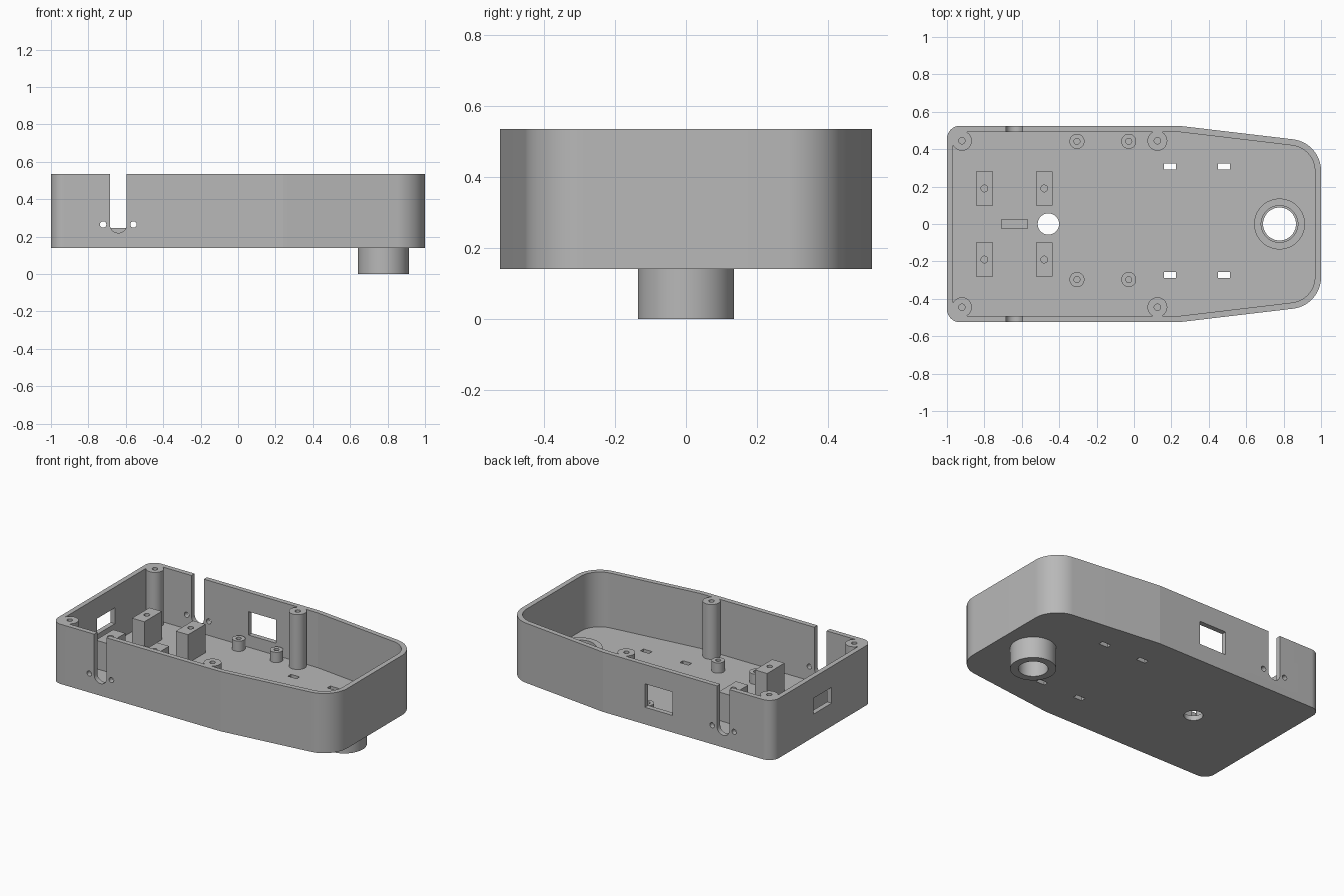
import bpy, bmesh, math
from mathutils import Vector

if "Cube" in bpy.data.objects:
    bpy.data.objects.remove(bpy.data.objects["Cube"])

BASE, FLOOR, TOP = 0.14, 0.172, 0.535
WALL = 0.033

grey = bpy.data.materials.new("plastic_grey")
grey.use_nodes = True
grey.diffuse_color = (0.48, 0.48, 0.48, 1)
grey.node_tree.nodes["Principled BSDF"].inputs["Base Color"].default_value = (0.48, 0.48, 0.48, 1)


def finish(name, bm):
    bmesh.ops.recalc_face_normals(bm, faces=bm.faces)
    mesh = bpy.data.meshes.new(name)
    bm.to_mesh(mesh)
    bm.free()
    mesh.materials.append(grey)
    ob = bpy.data.objects.new(name, mesh)
    bpy.context.collection.objects.link(ob)
    return ob


def prism(name, points, z0, z1):
    bm = bmesh.new()
    face = bm.faces.new([bm.verts.new((p[0], p[1], z0)) for p in points])
    ext = bmesh.ops.extrude_face_region(bm, geom=[face])
    verts = [v for v in ext["geom"] if isinstance(v, bmesh.types.BMVert)]
    bmesh.ops.translate(bm, verts=verts, vec=(0, 0, z1 - z0))
    return finish(name, bm)


def box(name, centre, size):
    x, y, z = centre
    a, b, c = (s / 2 for s in size)
    return prism(name, [(x - a, y - b), (x + a, y - b), (x + a, y + b), (x - a, y + b)], z - c, z + c)


def lathe(name, profile, x, y, segments=64):
    bm = bmesh.new()
    verts = [bm.verts.new((r, 0, z)) for r, z in profile]
    edges = [bm.edges.new(pair) for pair in zip(verts, verts[1:])]
    bmesh.ops.spin(bm, geom=verts + edges, cent=(0, 0, 0), axis=(0, 0, 1),
                   angle=math.tau, steps=segments, use_duplicate=False)
    bmesh.ops.remove_doubles(bm, verts=bm.verts, dist=1e-5)
    bmesh.ops.translate(bm, verts=bm.verts, vec=(x, y, 0))
    return finish(name, bm)


def rod(x, y, r, z0, z1):
    return lathe("cutter", [(0, z0), (r, z0), (r, z1), (0, z1)], x, y)


def cross_rod(x, z, r):
    # Rod lying along y, long enough to pass both side walls
    ob = rod(0, 0, r, -0.7, 0.7)
    ob.rotation_euler.x = math.pi / 2
    ob.location = (x, 0, z)
    return ob


def cut(target, cutter):
    cutter.hide_render = True
    bpy.context.view_layer.update()
    mod = target.modifiers.new("cut", 'BOOLEAN')
    mod.operation, mod.solver, mod.object = 'DIFFERENCE', 'EXACT', cutter
    bpy.context.view_layer.objects.active = target
    bpy.ops.object.modifier_apply(modifier=mod.name)
    bpy.data.objects.remove(cutter)


def fillet(prev, corner, nxt, r, steps=24):
    p, c, n = Vector(prev), Vector(corner), Vector(nxt)
    u, v = (p - c).normalized(), (n - c).normalized()
    half = u.angle(v) / 2
    centre = c + (u + v).normalized() * (r / math.sin(half))
    a = c + u * (r / math.tan(half)) - centre
    b = c + v * (r / math.tan(half)) - centre
    sweep = a.angle(b)
    return [centre + (a * math.sin(sweep * (1 - t)) + b * math.sin(sweep * t)) / math.sin(sweep)
            for t in (i / steps for i in range(steps + 1))]


def outline(inset):
    # Square rear end, sides that taper towards a rounded nose
    back, side, nose = -1 + inset, 0.525 - inset, 1 - inset
    tip = 0.435 - 0.89 * inset
    knee = (0.24, side)
    upper = fillet((back, 0), (back, side), knee, 0.07 - inset)
    upper += [Vector(knee)] + fillet(knee, (nose, tip), (nose, 0), 0.17 - inset)
    return upper + [Vector((p.x, -p.y)) for p in reversed(upper)]


# Shell: open tray with wall and floor openings
shell = prism("tray_shell", outline(0), BASE, TOP)
cut(shell, prism("cutter", outline(WALL), FLOOR, TOP + 0.1))

# Open cable slots with round bottoms and small holes beside them
SLOT_X, SLOT_Z, SLOT_R = -0.64, 0.265, 0.045
cut(shell, box("cutter", (SLOT_X, 0, SLOT_Z + 0.25), (2 * SLOT_R, 1.4, 0.5)))
cut(shell, cross_rod(SLOT_X, SLOT_Z, SLOT_R))
for side in (-1, 1):
    cut(shell, cross_rod(SLOT_X + side * 0.081, SLOT_Z, 0.017))

# Connector windows in the back wall and the square end
cut(shell, box("cutter", (-0.167, 0.51, 0.33), (0.2, 0.2, 0.155)))
cut(shell, box("cutter", (-1, 0, 0.345), (0.2, 0.19, 0.105)))

# Floor openings
cut(shell, rod(-0.458, 0, 0.057, 0.1, 0.3))
cut(shell, rod(0.778, 0, 0.11, 0.1, 0.3))
for x in (0.193, 0.482):
    for y in (0.307, -0.273):
        cut(shell, box("cutter", (x, y, 0.15), (0.064, 0.032, 0.2)))

parts = [shell]

# Round spout through the floor, with a stepped bore
parts.append(lathe("spout_tube", [(0.088, 0), (0.136, 0), (0.136, 0.225), (0.098, 0.225),
                                  (0.098, BASE), (0.088, BASE), (0.088, 0)], 0.778, 0))


def post(name, x, y, r, hole, top, depth):
    z0 = BASE + 0.01
    return lathe(name, [(0, top - depth), (hole, top - depth), (hole, top),
                        (r, top), (r, z0), (0, z0)], x, y)


# Tall lid posts and short board standoffs
for x in (-0.92, 0.125):
    for y in (-0.445, 0.445):
        parts.append(post("lid_post", x, y, 0.053, 0.017, TOP, 0.15))
for x in (-0.305, -0.028):
    for y in (-0.297, 0.442):
        parts.append(post("board_standoff", x, y, 0.04, 0.016, 0.24, 0.05))

# Square mounting blocks with screw holes
for x in (-0.8, -0.48):
    for y in (-0.19, 0.19):
        block = box("mounting_block", (x, y, 0.255), (0.09, 0.182, 0.21))
        cut(block, rod(x, y, 0.018, 0.26, 0.5))
        parts.append(block)

# Low rib between the blocks
parts.append(box("floor_rib", (SLOT_X, 0, 0.2), (0.144, 0.05, 0.09)))

# Smooth round walls, crisp edges
bpy.ops.object.select_all(action='DESELECT')
for ob in parts:
    ob.select_set(True)
bpy.context.view_layer.objects.active = shell
bpy.ops.object.shade_smooth_by_angle(angle=math.radians(6.2))
